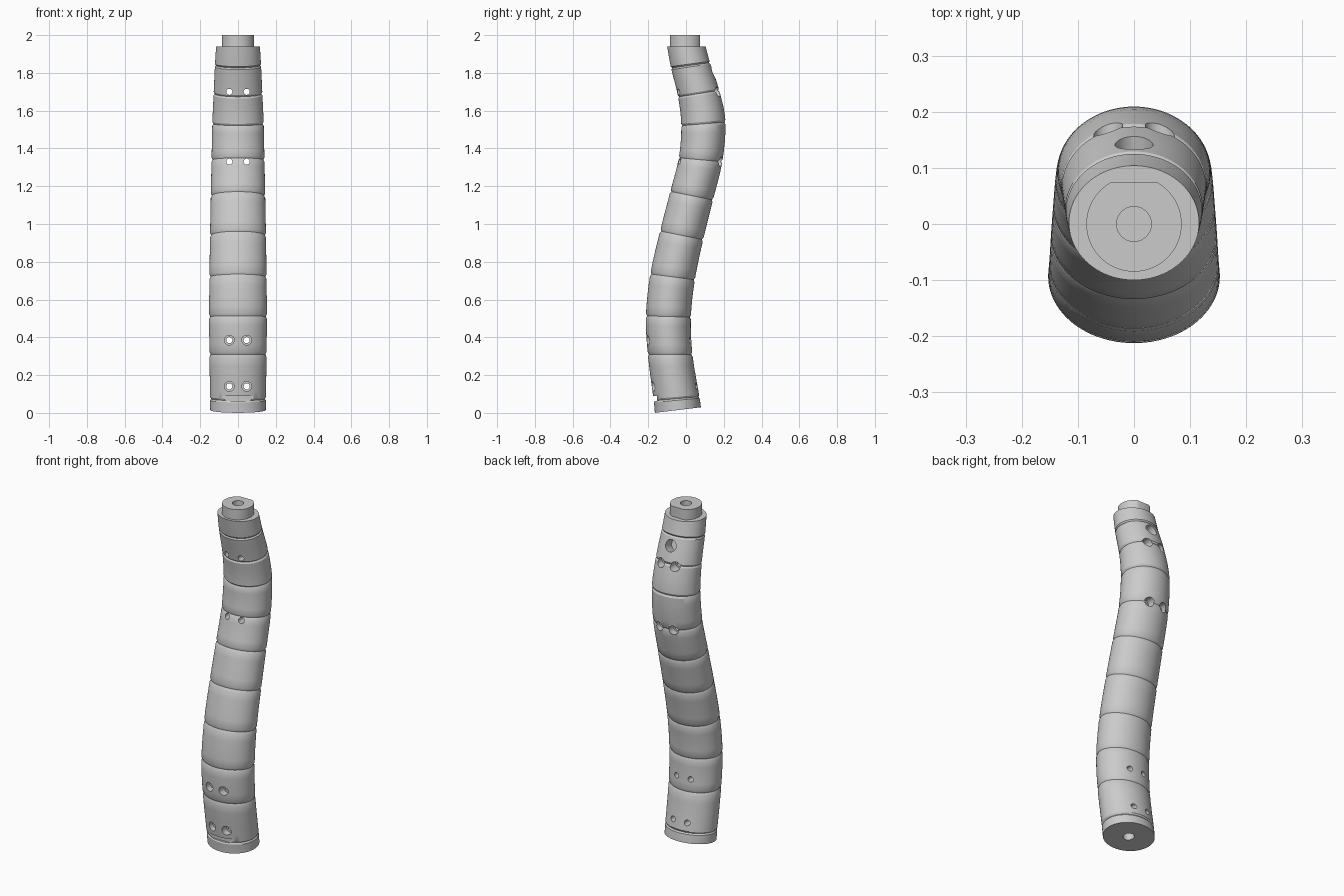
import bpy, bmesh, math
from mathutils import Vector

if "Cube" in bpy.data.objects:
    bpy.data.objects.remove(bpy.data.objects["Cube"])

SIDES = 96
# stations along the S-curve: z, y centre, ring tilt, x radius, y radius
ROWS = [(.015, -.043, .12, .147, .122), (.075, -.050, .09, .148, .121),
        (.31, -.084, 0, .151, .118), (.51, -.093, -.03, .153, .119),
        (.72, -.071, -.13, .151, .118), (.94, -.023, -.20, .148, .114),
        (1.15, .030, -.20, .144, .113), (1.34, .077, -.09, .140, .115),
        (1.53, .092, .08, .136, .117), (1.69, .067, .16, .129, .109),
        (1.84, .024, .14, .122, .103), (1.94, .002, 0, .116, .102)]


def sample(t):
    """Smooth curve through the stations."""
    i = min(int(t), len(ROWS) - 2)
    f = t - i
    a, b = ROWS[i], ROWS[i + 1]
    p, n = ROWS[max(i - 1, 0)], ROWS[min(i + 2, len(ROWS) - 1)]
    out = []
    for k in range(5):
        m0, m1 = (b[k] - p[k]) / 2, (n[k] - a[k]) / 2
        out.append((2*f**3 - 3*f*f + 1) * a[k] + (f**3 - 2*f*f + f) * m0
                   + (3*f*f - 2*f**3) * b[k] + (f**3 - f*f) * m1)
    return out


def make(name, bm):
    bmesh.ops.recalc_face_normals(bm, faces=bm.faces)
    me = bpy.data.meshes.new(name)
    bm.to_mesh(me)
    bm.free()
    ob = bpy.data.objects.new(name, me)
    bpy.context.collection.objects.link(ob)
    return ob


def cylinder(name, r, start, end, seg=32):
    start, end = Vector(start), Vector(end)
    d = end - start
    bm = bmesh.new()
    bmesh.ops.create_cone(bm, cap_ends=True, segments=seg, radius1=r,
                          radius2=r, depth=d.length)
    ob = make(name, bm)
    ob.rotation_mode = 'QUATERNION'
    ob.rotation_quaternion = d.to_track_quat('Z', 'Y')
    ob.location = (start + end) / 2
    return ob


def box(name, lo, hi):
    bm = bmesh.new()
    bmesh.ops.create_cube(bm, size=1)
    for v in bm.verts:
        v.co = [(l + h) / 2 + c * (h - l) for l, h, c in zip(lo, hi, v.co)]
    return make(name, bm)


def activate(ob):
    bpy.ops.object.select_all(action='DESELECT')
    ob.select_set(True)
    bpy.context.view_layer.objects.active = ob


def cut(target, cutter):
    cutter.hide_render = True
    m = target.modifiers.new("cut", 'BOOLEAN')
    m.operation, m.solver, m.object = 'DIFFERENCE', 'EXACT', cutter
    activate(target)
    bpy.ops.object.modifier_apply(modifier=m.name)


# curved tapering body with a shallow groove at each inner station
last = len(ROWS) - 1
stops = [i + f for i in range(last) for f in (0, .06, .25, .5, .75, .94)] + [last]
bm = bmesh.new()
rings = []
for t in stops:
    z, y, tilt, rx, ry = sample(t)
    if t == int(t) and 0 < t < last:
        rx, ry = rx - .006, ry - .006
    ring = []
    for k in range(SIDES):
        a = math.tau * k / SIDES
        s = ry * math.sin(a)
        ring.append(bm.verts.new((rx * math.cos(a), y + s, z + tilt * s)))
    rings.append(ring)
for lo, hi in zip(rings, rings[1:]):
    for k in range(SIDES):
        j = (k + 1) % SIDES
        bm.faces.new((lo[k], lo[j], hi[j], hi[k]))
bm.faces.new(rings[0])
bm.faces.new(rings[-1])
body = make("curved_body", bm)

# top spigot with a flat at the back
spigot = cylinder("top_spigot", .085, (0, 0, 1.935), (0, 0, 2), 64)
cutters = [box("flat_cutter", (-.2, .075, 1.9), (.2, .2, 2.1))]
cut(spigot, cutters[0])

# screw hole pairs: z, counterbore floor y, open side (-1 front, 1 back)
body_cuts = []
for z, floor, side in ((.14, -.135, -1), (.385, -.16, -1),
                       (1.33, .145, 1), (1.70, .125, 1)):
    for x in (-.046, .046):
        body_cuts.append(cylinder("screw_hole", .016, (x, -.5, z), (x, .5, z)))
        body_cuts.append(cylinder("counterbore", .026, (x, floor, z),
                                  (x, side * .5, z)))

# single blind hole at the upper back, front slot, end bores
body_cuts.append(cylinder("back_hole", .034, (0, .085, 1.785), (0, .285, 1.845)))
body_cuts.append(box("slot_cutter", (-.3, -.4, .063), (.3, -.153, .090)))
body_cuts.append(cylinder("bottom_bore", .03, (0, -.032, -.08), (0, -.055, .11)))
top_bore = cylinder("top_bore", .031, (0, 0, 1.86), (0, 0, 2.1))
body_cuts.append(top_bore)
for c in body_cuts:
    cut(body, c)
cut(spigot, top_bore)

for c in cutters + body_cuts:
    bpy.data.objects.remove(c)
for ob in (body, spigot):
    activate(ob)
    bpy.ops.object.shade_smooth_by_angle(angle=math.radians(30))
